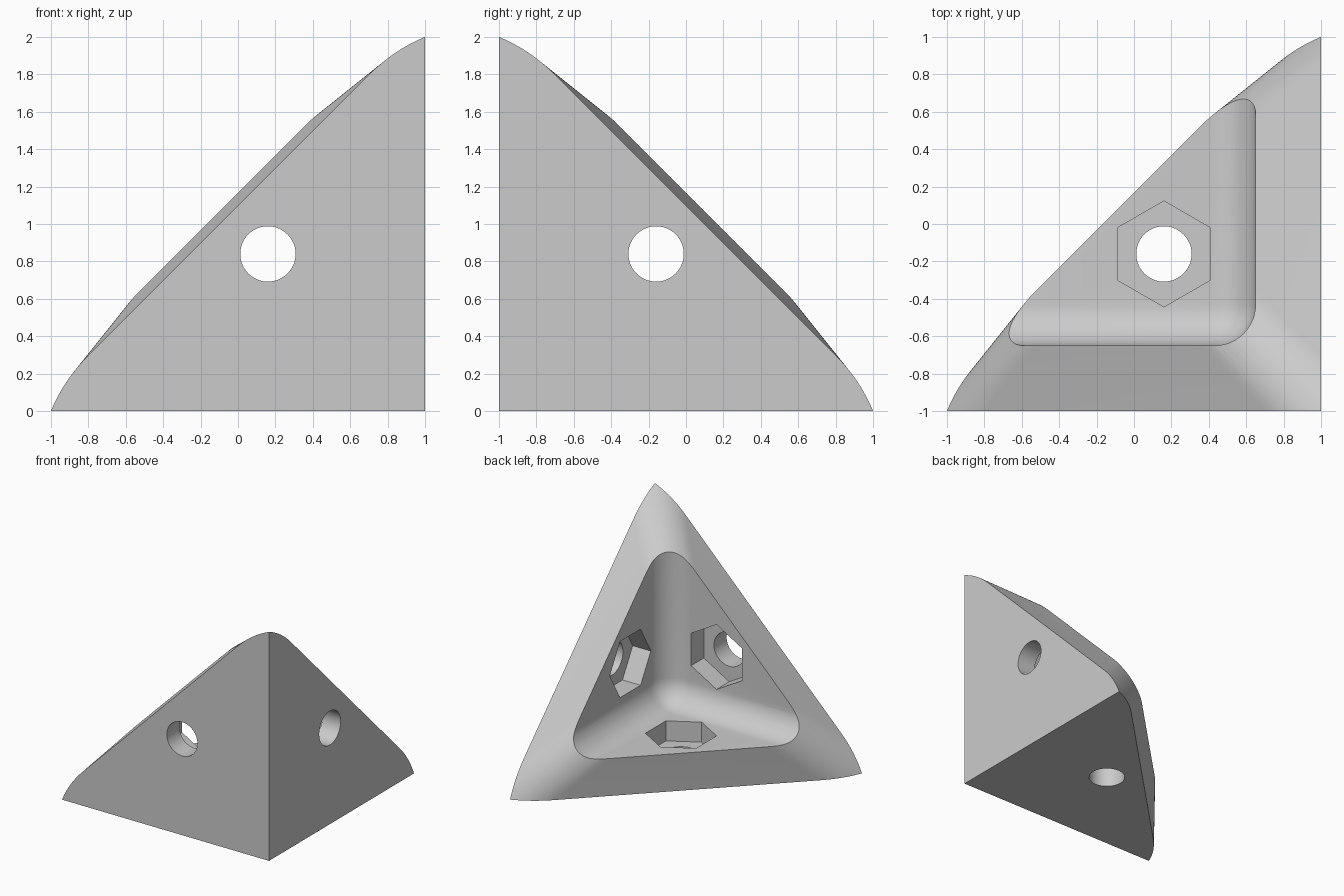
import bpy, bmesh
from math import sin, cos, acos, pi, radians, sqrt
from mathutils import Vector

if "Cube" in bpy.data.objects:
    bpy.data.objects.remove(bpy.data.objects["Cube"], do_unlink=True)

WALL = 0.35        # wall thickness
TILT = 0.2         # slope of the rim faces
ROUND = 0.35       # outer edge radius
INNER = 0.22       # cavity edge radius
CENTRE = 0.84      # screw hole distance from the outer walls
STEPS = 16


def world(p):
    """Distances from the three outer walls -> model position."""
    return Vector((1 - p[0], p[1] - 1, p[2]))


def face_outward(bm):
    bm.normal_update()
    bmesh.ops.recalc_face_normals(bm, faces=bm.faces[:])
    if bm.calc_volume(signed=True) < 0:
        bmesh.ops.reverse_faces(bm, faces=bm.faces[:])
    bm.normal_update()


def add_object(name, bm):
    face_outward(bm)
    mesh = bpy.data.meshes.new(name)
    bm.to_mesh(mesh)
    bm.free()
    obj = bpy.data.objects.new(name, mesh)
    bpy.context.collection.objects.link(obj)
    return obj


def hull(name, points):
    bm = bmesh.new()
    for p in points:
        bm.verts.new(world(p))
    bmesh.ops.remove_doubles(bm, verts=bm.verts[:], dist=1e-5)
    bmesh.ops.convex_hull(bm, input=bm.verts[:])
    loose = [v for v in bm.verts if not v.link_faces]
    bmesh.ops.delete(bm, geom=loose, context='VERTS')
    face_outward(bm)
    bmesh.ops.dissolve_limit(bm, angle_limit=radians(0.3),
                             verts=bm.verts[:], edges=bm.edges[:])
    return add_object(name, bm)


def prism(name, axis, point_axis, radius, sides, low, high):
    """Prism square to one wall, with a corner pointing along point_axis."""
    other = 3 - axis - point_axis
    points = []
    for i in range(sides):
        t = 2 * pi * i / sides
        for depth in (low, high):
            p = [0, 0, 0]
            p[axis] = depth
            p[point_axis] = CENTRE + radius * cos(t)
            p[other] = CENTRE + radius * sin(t)
            points.append(p)
    return hull(name, points)


# Outer body: corner of a box under three sloping faces with rounded edges
half = acos((1 - 2 * TILT) / (2 + TILT ** 2)) / 2
out = Vector((2, 1 - TILT, 1 - TILT)).normalized()
side = Vector((0, 1, -1)) / sqrt(2)
along = Vector((TILT - 1, 1, 1))
reach = 2 + ROUND * (1 / cos(half) - 1) / out.x
core = Vector((reach, 0, 0)) - out * ROUND / cos(half)

points = [(0, 0, 0)]
for i in range(STEPS + 1):
    t = half * (2 * i / STEPS - 1)
    q = core + ROUND * (out * cos(t) + side * sin(t))
    start = q - along * min(q.y, q.z)
    end = q + along * (0.8 - (q.y + q.z) / 2)
    for p in (start, end):
        points += [(p[0], p[1], p[2]), (p[2], p[0], p[1]), (p[1], p[2], p[0])]
body = hull("corner_bracket", points)

# Cavity with its three inner edges rounded
bm = bmesh.new()
bmesh.ops.create_cube(bm, size=1)
for v in bm.verts:
    v.co = world([WALL if c < 0 else 2.5 for c in v.co])
face_outward(bm)
inner = world((WALL, WALL, WALL))
edges = [e for e in bm.edges if any((v.co - inner).length < 1e-4 for v in e.verts)]
bmesh.ops.bevel(bm, geom=edges, offset=INNER, offset_type='OFFSET',
                segments=12, profile=0.5, affect='EDGES')
cutters = [add_object("cavity_cutter", bm)]

# Screw holes and hexagonal nut pockets, one pair per wall
for axis, point_axis in ((0, 1), (1, 2), (2, 1)):
    cutters.append(prism("pocket_cutter", axis, point_axis, 0.283, 6, WALL / 2, 0.6))
    cutters.append(prism("hole_cutter", axis, point_axis, 0.148, 48, -0.2, 0.5))

bpy.ops.object.select_all(action='DESELECT')
bpy.context.view_layer.objects.active = body
body.select_set(True)
for cutter in cutters:
    cutter.hide_render = True
    mod = body.modifiers.new("cut", 'BOOLEAN')
    mod.operation = 'DIFFERENCE'
    mod.solver = 'EXACT'
    mod.object = cutter
    bpy.ops.object.modifier_apply(modifier=mod.name)
    bpy.data.objects.remove(cutter, do_unlink=True)

# Plain grey finish
grey = bpy.data.materials.new("grey")
grey.use_nodes = True
colour = (0.6, 0.6, 0.6, 1)
grey.diffuse_color = colour
grey.node_tree.nodes["Principled BSDF"].inputs["Base Color"].default_value = colour
body.data.materials.clear()
body.data.materials.append(grey)
bpy.ops.object.shade_smooth_by_angle(angle=radians(20))
